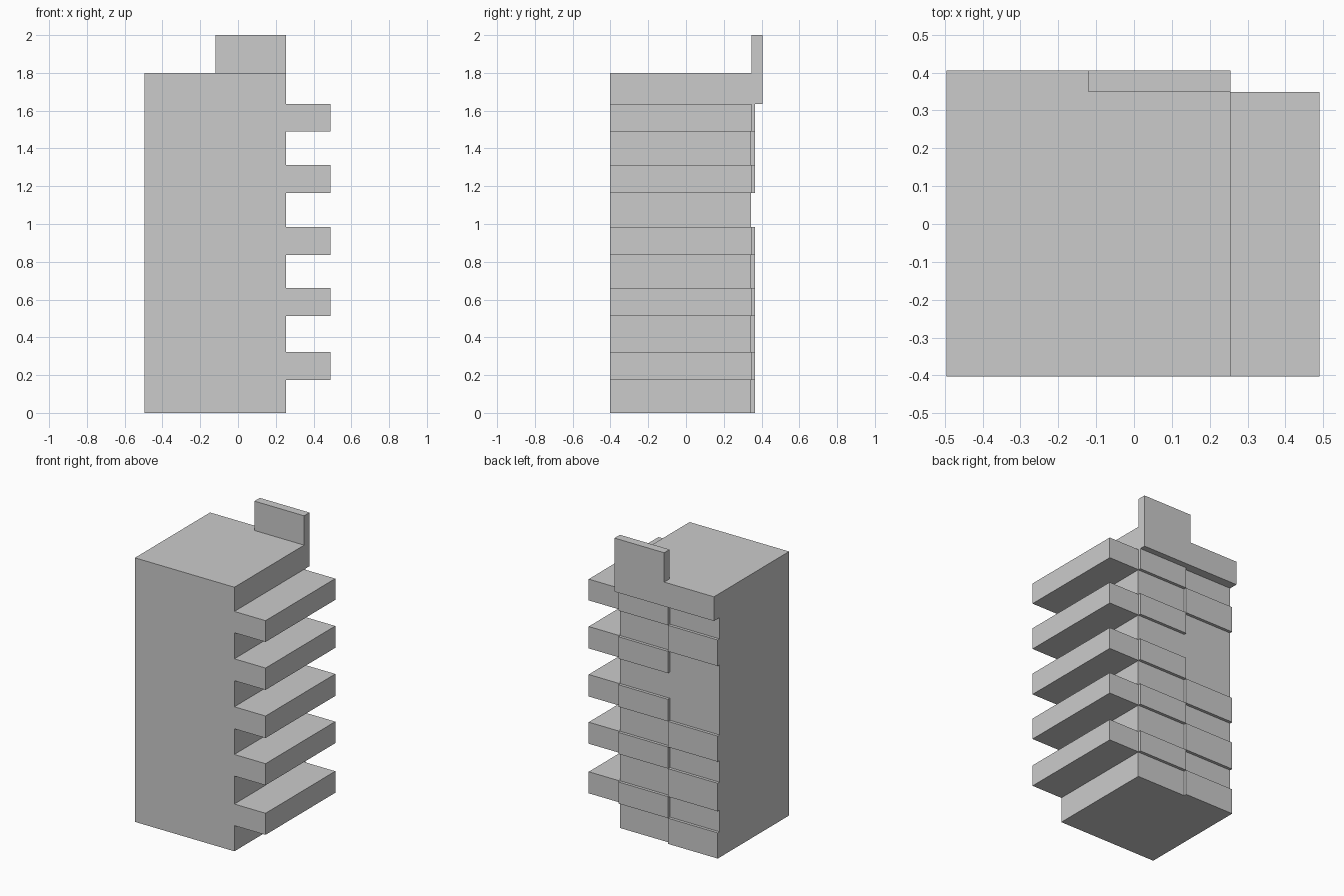
import bpy
import bmesh

if "Cube" in bpy.data.objects:
    bpy.data.objects.remove(bpy.data.objects["Cube"])


def box(name, x0, x1, y0, y1, z0, z1):
    bm = bmesh.new()
    bmesh.ops.create_cube(bm, size=1)
    for v in bm.verts:
        v.co = (x1 if v.co.x > 0 else x0,
                y1 if v.co.y > 0 else y0,
                z1 if v.co.z > 0 else z0)
    mesh = bpy.data.meshes.new(name)
    bm.to_mesh(mesh)
    bm.free()
    obj = bpy.data.objects.new(name, mesh)
    bpy.context.collection.objects.link(obj)
    return obj


LEFT, SPLIT, RIGHT, END = -0.495, -0.12, 0.255, 0.49
FRONT, BACK, PANEL, EAVE = -0.403, 0.345, 0.365, 0.406
FLOORS = [(0.175, 0.322), (0.513, 0.66), (0.835, 0.985), (1.163, 1.312), (1.49, 1.635)]

# Main tower block and overhanging top storey
box("tower", LEFT, RIGHT, FRONT, BACK, 0, 1.635)
box("top_storey", LEFT, RIGHT, FRONT, EAVE, 1.635, 1.8)

# Raised wall on the back edge of the roof
box("roof_wall", SPLIT, RIGHT, BACK + 0.003, EAVE, 1.8, 2.0)

# Balconies, each with a shallow panel on the back of the tower
for i, (z0, z1) in enumerate(FLOORS):
    box(f"balcony_{i + 1}", RIGHT, END, FRONT, BACK + 0.003, z0, z1)
    box(f"back_panel_{i + 1}", SPLIT, RIGHT, BACK, PANEL, z0, z1)

# Staggered panels between floors on the other half of the back (one is left out)
lows = [0] + [f[1] for f in FLOORS[:-1]]
for i, (z0, floor) in enumerate(zip(lows, FLOORS)):
    if i != 3:
        box(f"staggered_panel_{i + 1}", LEFT, SPLIT, BACK, PANEL, z0, floor[0])
